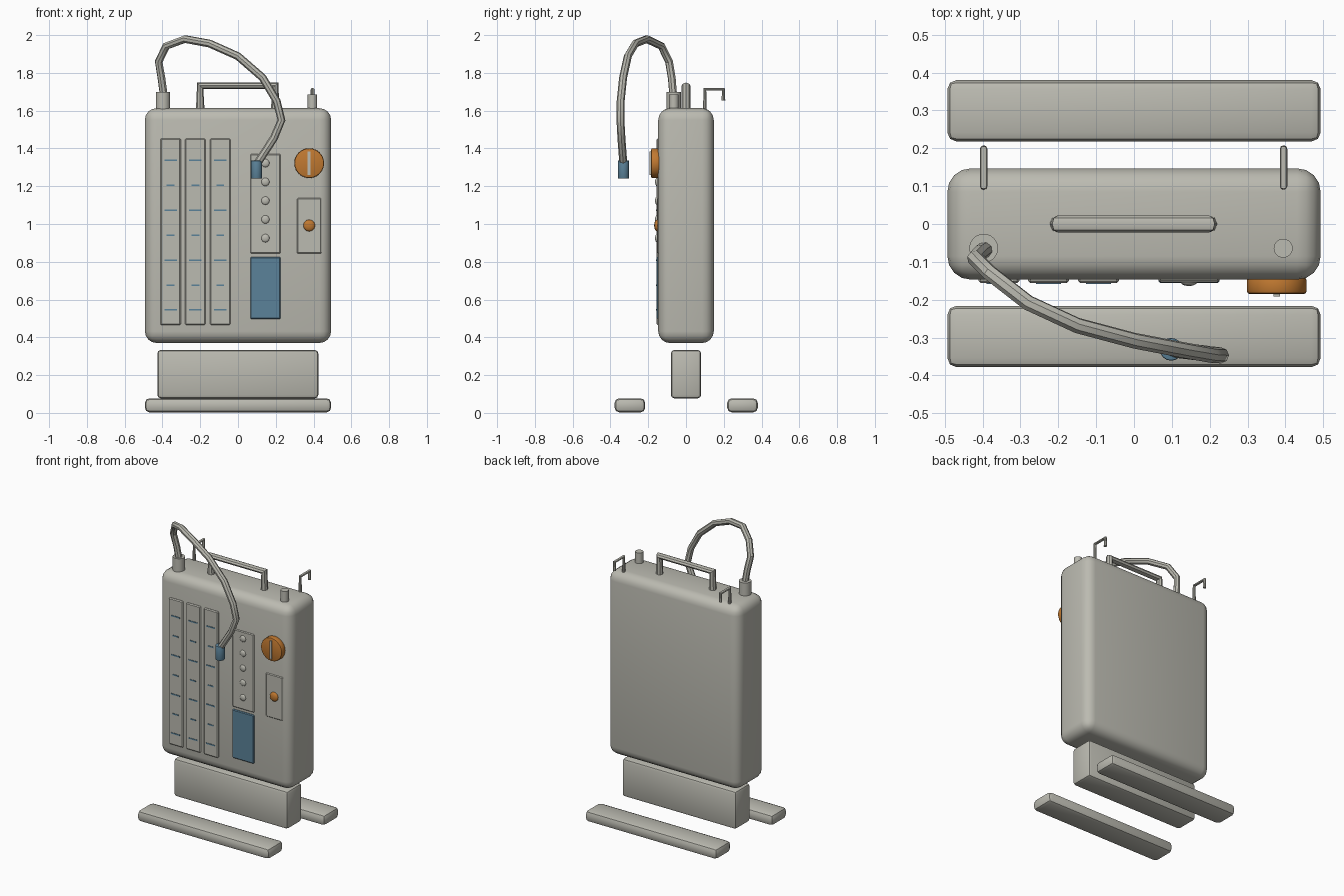
import bpy, math

if "Cube" in bpy.data.objects:
    bpy.data.objects.remove(bpy.data.objects["Cube"])


def material(name, rgb):
    m = bpy.data.materials.new(name)
    m.diffuse_color = (*rgb, 1)
    m.use_nodes = True
    m.node_tree.nodes["Principled BSDF"].inputs["Base Color"].default_value = m.diffuse_color
    return m


GREY = material("warm_grey", (0.50, 0.495, 0.44))
BLUE = material("slate_blue", (0.105, 0.225, 0.32))
ORANGE = material("orange", (0.53, 0.19, 0.03))


def finish(ob, name, mat, bevel=0, segments=2):
    ob.name = name
    ob.data.materials.clear()
    ob.data.materials.append(mat)
    bpy.ops.object.select_all(action='DESELECT')
    ob.select_set(True)
    bpy.context.view_layer.objects.active = ob
    if bevel:
        mod = ob.modifiers.new("bevel", 'BEVEL')
        mod.width, mod.segments = bevel, segments
        mod.limit_method = 'ANGLE'
        bpy.ops.object.modifier_apply(modifier=mod.name)
    bpy.ops.object.shade_smooth_by_angle(angle=math.radians(35))
    return ob


def box(name, mat, x, y, z, bevel=0, segments=2):
    """Box given as (min, max) on each axis."""
    bpy.ops.mesh.primitive_cube_add(size=1, location=[(a + b) / 2 for a, b in (x, y, z)])
    ob = bpy.context.object
    ob.scale = [b - a for a, b in (x, y, z)]
    bpy.ops.object.transform_apply(location=False, rotation=False, scale=True)
    return finish(ob, name, mat, bevel, segments)


def cylinder(name, mat, loc, r, depth, facing_front=False, bevel=0, sides=24):
    rot = (math.pi / 2, 0, 0) if facing_front else (0, 0, 0)
    bpy.ops.mesh.primitive_cylinder_add(vertices=sides, radius=r, depth=depth,
                                        location=loc, rotation=rot)
    return finish(bpy.context.object, name, mat, bevel)


def dome(name, mat, loc, r, flat):
    bpy.ops.mesh.primitive_uv_sphere_add(segments=12, ring_count=8, radius=r, location=loc)
    bpy.context.object.scale.y = flat
    return finish(bpy.context.object, name, mat)


def tube(name, mat, points, r, res=2):
    cu = bpy.data.curves.new(name, 'CURVE')
    cu.dimensions = '3D'
    cu.bevel_depth, cu.bevel_resolution, cu.use_fill_caps = r, res, True
    sp = cu.splines.new('POLY')
    sp.points.add(len(points) - 1)
    for p, co in zip(sp.points, points):
        p.co = (*co, 1)
    ob = bpy.data.objects.new(name, cu)
    bpy.context.collection.objects.link(ob)
    bpy.ops.object.select_all(action='DESELECT')
    ob.select_set(True)
    bpy.context.view_layer.objects.active = ob
    bpy.ops.object.convert(target='MESH')
    return finish(bpy.context.object, name, mat)


# Main casing, plinth and the two floor bars
box("casing", GREY, (-0.493, 0.493), (-0.147, 0.147), (0.37, 1.613), 0.062, 4)
box("plinth", GREY, (-0.427, 0.425), (-0.08, 0.08), (0.077, 0.333), 0.018)
for side, y in (("front", -0.297), ("back", 0.299)):
    box(side + "_foot", GREY, (-0.493, 0.493), (y - 0.081, y + 0.081), (0.003, 0.077), 0.024, 2)

# Three gauge strips with alternating long and short tick marks
for i, x in enumerate((-0.357, -0.226, -0.094)):
    box(f"gauge_strip_{i}", GREY, (x - 0.054, x + 0.054), (-0.156, -0.14), (0.465, 1.453), 0.006, 1)
    for k in range(7):
        w = 0.033 if k % 2 == 0 else 0.021
        z = 1.337 - k * 0.132
        box(f"tick_{i}_{k}", BLUE, (x - w, x + w), (-0.159, -0.153), (z - 0.004, z + 0.004))

# Indicator panel with lamps, and the display below it
box("indicator_panel", GREY, (0.065, 0.226), (-0.154, -0.14), (0.843, 1.37), 0.005, 1)
for k in range(5):
    dome(f"lamp_{k}", GREY, (0.145, -0.153, 1.322 - k * 0.0993), 0.022, 0.5)
box("display", BLUE, (0.065, 0.226), (-0.156, -0.14), (0.498, 0.826), 0.005, 1)

# Switch plate with its button
box("switch_plate", GREY, (0.313, 0.441), (-0.152, -0.14), (0.843, 1.137), 0.005, 1)
dome("button", ORANGE, (0.377, -0.153, 0.992), 0.031, 0.5)

# Dial and pointer
cylinder("dial", ORANGE, (0.377, -0.163, 1.322), 0.079, 0.044, True, 0.008)
box("dial_pointer", GREY, (0.369, 0.385), (-0.192, -0.183), (1.26, 1.384))

# Carrying handle
tube("handle", GREY, [(-0.2, 0, 1.6), (-0.2, 0, 1.732), (0.197, 0, 1.732), (0.197, 0, 1.6)], 0.023)

# Rear hooks
for side, x in (("left", -0.397), ("right", 0.395)):
    tube(side + "_hook", GREY, [(x, 0.1, 1.6), (x, 0.1, 1.713), (x, 0.198, 1.713), (x, 0.198, 1.655)], 0.010)

# Top sockets
cylinder("hose_socket", GREY, (-0.397, -0.064, 1.65), 0.038, 0.1)
cylinder("top_plug", GREY, (0.394, -0.064, 1.64), 0.025, 0.09)

# Looping hose and its nozzle
tube("hose", GREY, [(-0.39, -0.066, 1.66), (-0.405, -0.075, 1.77), (-0.42, -0.09, 1.86),
                    (-0.38, -0.13, 1.942), (-0.28, -0.208, 1.979), (-0.15, -0.268, 1.955),
                    (0.0, -0.308, 1.888), (0.13, -0.333, 1.775), (0.205, -0.346, 1.65),
                    (0.23, -0.347, 1.55), (0.19, -0.342, 1.455), (0.105, -0.332, 1.325)], 0.021)
cylinder("nozzle", BLUE, (0.098, -0.331, 1.288), 0.03, 0.096, sides=16, bevel=0.004)
